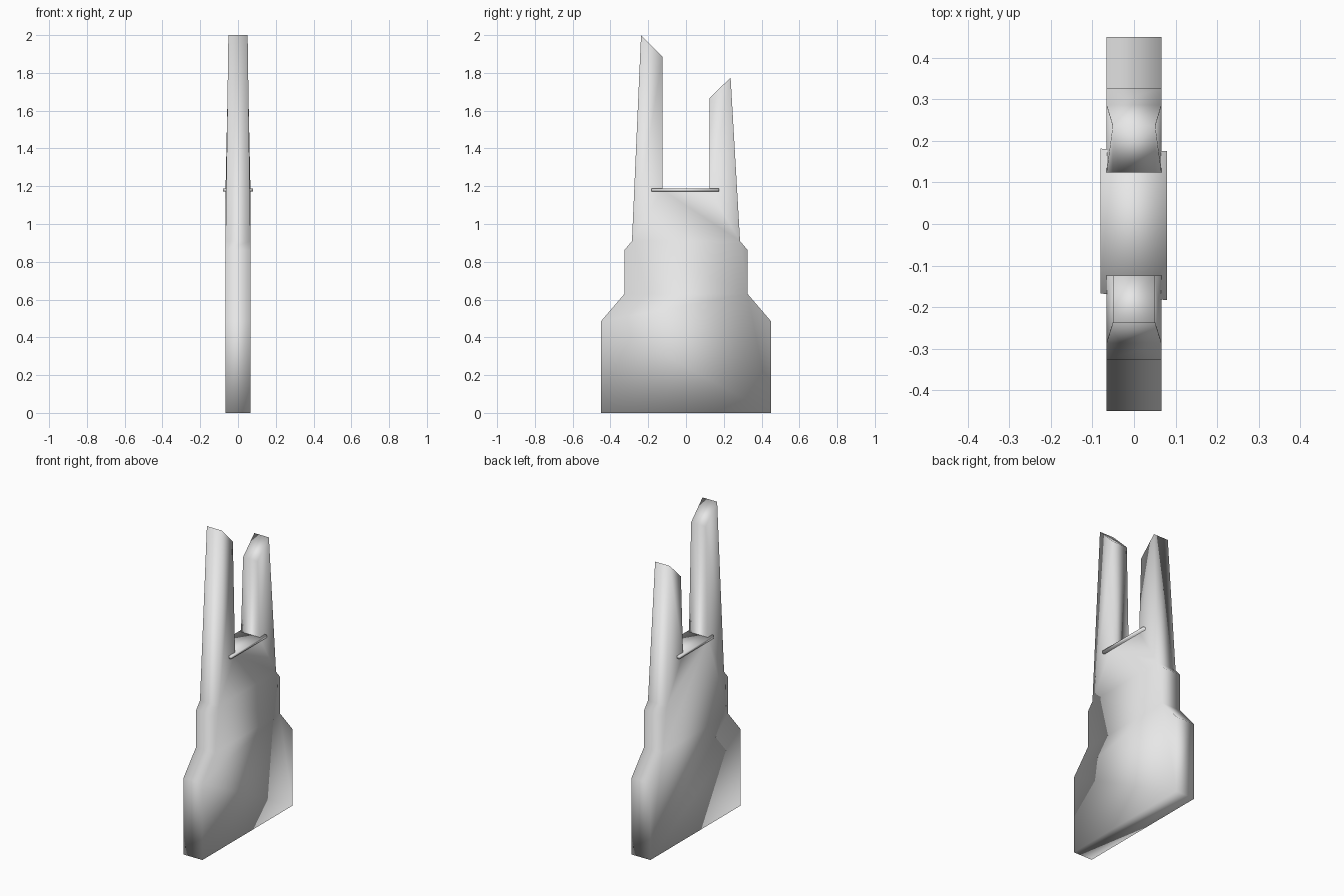
import bpy
import bmesh

cube = bpy.data.objects.get("Cube")
if cube:
    bpy.data.objects.remove(cube)

grey = bpy.data.materials.new("light grey")
grey.use_nodes = True
colour = (0.8, 0.8, 0.8, 1)
grey.diffuse_color = colour
grey.node_tree.nodes["Principled BSDF"].inputs["Base Color"].default_value = colour


def finish(name, bm):
    bmesh.ops.remove_doubles(bm, verts=bm.verts, dist=1e-5)
    bmesh.ops.recalc_face_normals(bm, faces=bm.faces)
    for face in bm.faces:
        face.smooth = True
    mesh = bpy.data.meshes.new(name)
    bm.to_mesh(mesh)
    bm.free()
    mesh.materials.append(grey)
    obj = bpy.data.objects.new(name, mesh)
    bpy.context.collection.objects.link(obj)
    return obj


# Side outline of the slab as (y, z): stepped body with two unequal prongs
HALF, TIP_HALF, NOTCH = 0.066, 0.051, 1.18
side = [(0.45, 0), (0.45, 0.485), (0.326, 0.63), (0.326, 0.862), (0.286, 0.91)]
front = [(-y, z) for y, z in side]
front_prong = [(-0.238, 2.0), (-0.124, 1.886), (-0.124, NOTCH)]
back_prong = [(0.124, NOTCH), (0.124, 1.666), (0.236, 1.775)]
outline = front + front_prong + back_prong + side[::-1]

bm = bmesh.new()
rings = []
for sign in (-1, 1):
    rings.append([bm.verts.new((sign * (HALF if z <= NOTCH else TIP_HALF), y, z))
                  for y, z in outline])

# Broad sides: the body is flat, the prongs thin towards their tips
for ring in rings:
    bm.faces.new(ring[:5] + ring[7:9] + ring[11:])
    bm.faces.new(ring[4:8])
    bm.faces.new(ring[8:12])

# Narrow edge band all the way round
count = len(outline)
for i in range(count):
    j = (i + 1) % count
    bm.faces.new((rings[0][i], rings[0][j], rings[1][j], rings[1][i]))
finish("pronged_slab", bm)

# Thin cross plate at the foot of the notch, slightly skewed
bm = bmesh.new()
corners = [(-0.08, -0.167), (0.079, -0.183), (0.079, 0.175), (-0.08, 0.181)]
layers = [[bm.verts.new((x, y, z)) for x, y in corners] for z in (1.172, 1.189)]
bm.faces.new(layers[0][::-1])
bm.faces.new(layers[1])
for i in range(4):
    j = (i + 1) % 4
    bm.faces.new((layers[0][i], layers[0][j], layers[1][j], layers[1][i]))
finish("notch_plate", bm)
